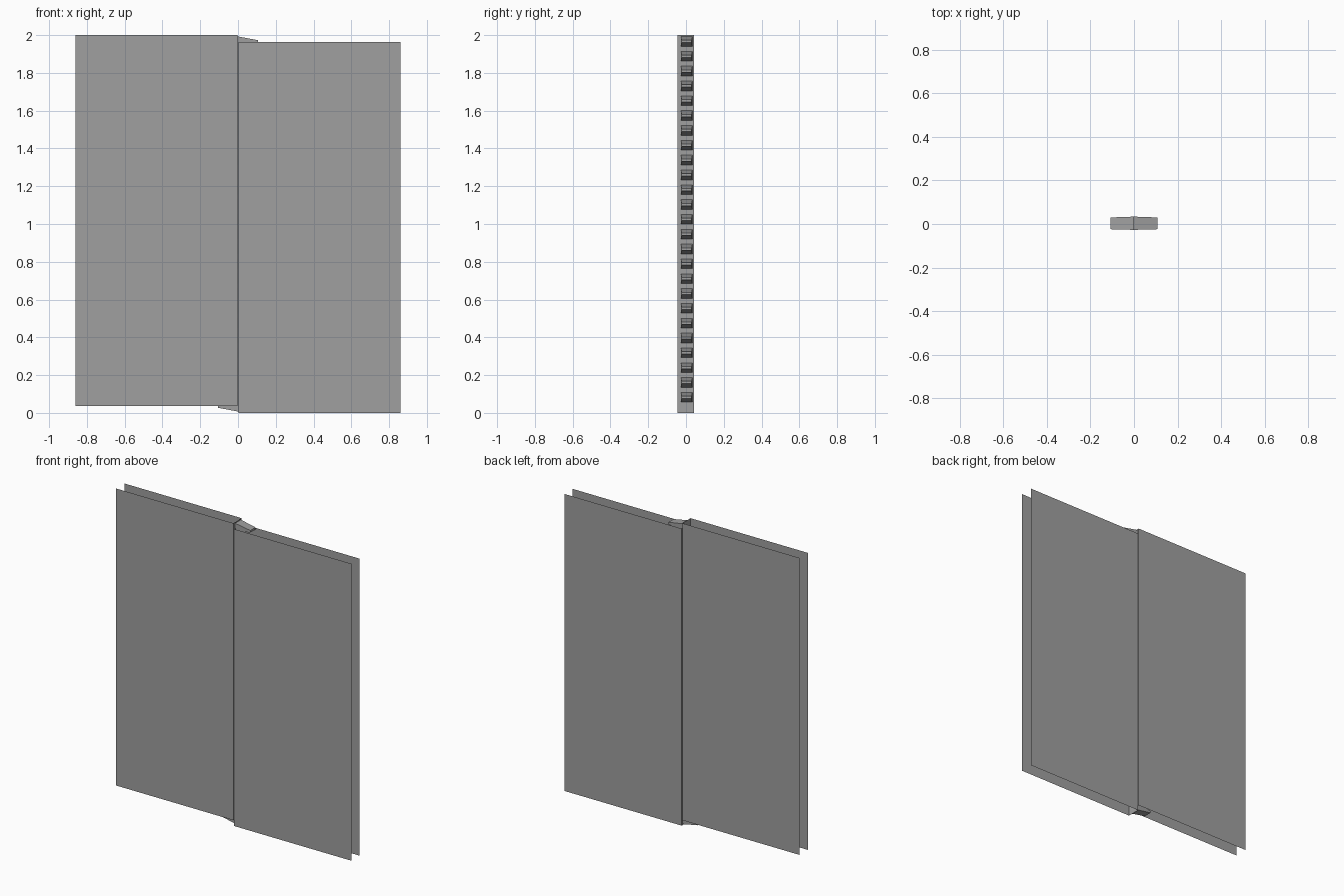
import bpy, bmesh
from mathutils import Matrix

cube = bpy.data.objects.get("Cube")
if cube:
    bpy.data.objects.remove(cube, do_unlink=True)

grey = bpy.data.materials.new("mid grey")
grey.use_nodes = True
colour = (0.35, 0.35, 0.35, 1)
grey.diffuse_color = colour
grey.node_tree.nodes["Principled BSDF"].inputs["Base Color"].default_value = colour

WIDTH, FRONT, BACK = 0.86, -0.045, 0.042
PITCH, COUNT = 0.0785, 25
HALF_TURN = Matrix.Translation((0, 0, 2)) @ Matrix.Rotation(3.14159265, 4, 'Y')


def finish(bm, name, turned):
    """Store a part, turned half way round for the lower (+x) half."""
    if turned:
        bmesh.ops.transform(bm, matrix=HALF_TURN, verts=bm.verts)
    mesh = bpy.data.meshes.new(name)
    bm.to_mesh(mesh)
    bm.free()
    mesh.materials.append(grey)
    bpy.context.collection.objects.link(bpy.data.objects.new(name, mesh))


def sleeve(name, turned):
    """Thin folded sheet, open at its outer edge."""
    bm = bmesh.new()
    profile = [(-WIDTH, FRONT), (-0.002, FRONT), (-0.002, BACK), (-WIDTH, BACK)]
    low = [bm.verts.new((x, y, 0.037)) for x, y in profile]
    high = [bm.verts.new((x, y, 2)) for x, y in profile]
    for i in range(3):
        bm.faces.new((low[i], low[i + 1], high[i + 1], high[i]))
    finish(bm, name, turned)


def teeth(name, turned):
    """Row of tapered teeth that reach across the seam."""
    bm = bmesh.new()
    for n in range(COUNT):
        drop = n * PITCH
        rings = []
        for x, y0, y1, z0, z1 in ((-0.002, -0.027, 0.034, 1.94, 1.993),
                                  (0.107, -0.024, 0.03, 1.96, 1.973)):
            ring = ((y0, z0), (y1, z0), (y1, z1), (y0, z1))
            rings.append([bm.verts.new((x, y, z - drop)) for y, z in ring])
        root, tip = rings
        bm.faces.new(tip)
        bm.faces.new(root[::-1])
        for i in range(4):
            j = (i + 1) % 4
            bm.faces.new((root[i], root[j], tip[j], tip[i]))
    bmesh.ops.recalc_face_normals(bm, faces=bm.faces)
    finish(bm, name, turned)


for side, turned in (("right", False), ("left", True)):
    sleeve(side + "_sleeve", turned)
    teeth(side + "_teeth", turned)
